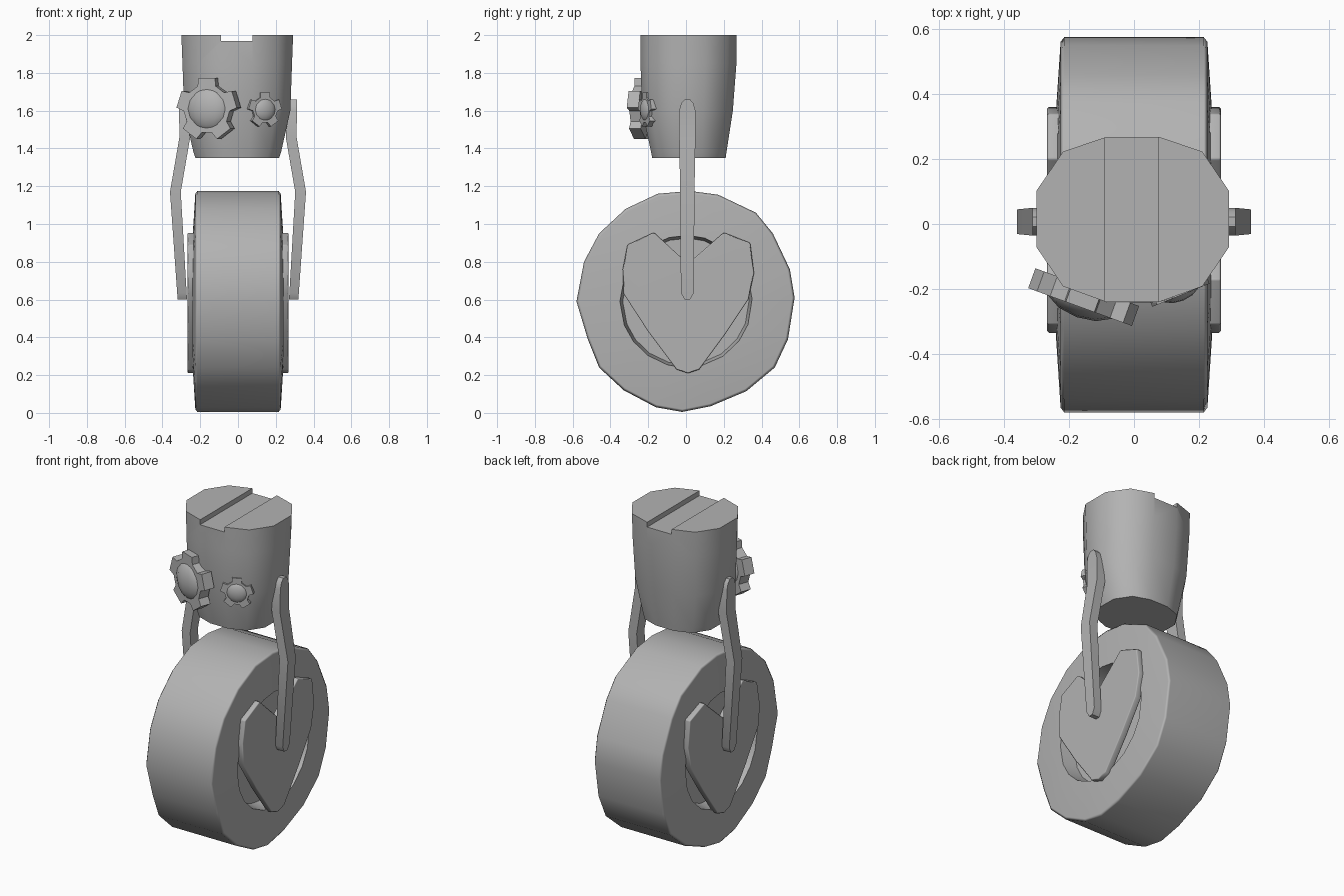
import bpy, bmesh, math
from math import sin, cos, pi, radians, hypot, sqrt

if "Cube" in bpy.data.objects:
    bpy.data.objects.remove(bpy.data.objects["Cube"])

grey = bpy.data.materials.new("dark_grey")
grey.diffuse_color = (0.45, 0.45, 0.45, 1)
grey.use_nodes = True
grey.node_tree.nodes["Principled BSDF"].inputs["Base Color"].default_value = grey.diffuse_color


def select(ob):
    bpy.ops.object.select_all(action='DESELECT')
    ob.select_set(True)
    bpy.context.view_layer.objects.active = ob


def loft(name, rings, smooth=None, bevel=0.0, weighted=False):
    """Skin a list of equal-length rings and cap both ends."""
    bm = bmesh.new()
    rows = [[bm.verts.new(p) for p in ring] for ring in rings]
    n = len(rows[0])
    for a, b in zip(rows, rows[1:]):
        for i in range(n):
            j = (i + 1) % n
            bm.faces.new((a[i], a[j], b[j], b[i]))
    bm.faces.new(rows[0])
    bm.faces.new(rows[-1])
    bmesh.ops.recalc_face_normals(bm, faces=bm.faces)
    me = bpy.data.meshes.new(name)
    bm.to_mesh(me)
    bm.free()
    me.materials.append(grey)
    ob = bpy.data.objects.new(name, me)
    bpy.context.collection.objects.link(ob)
    select(ob)
    if bevel:
        m = ob.modifiers.new("bevel", 'BEVEL')
        m.width, m.segments = bevel, 1
        m.limit_method, m.angle_limit = 'ANGLE', radians(40)
        bpy.ops.object.modifier_apply(modifier=m.name)
    if smooth:
        bpy.ops.object.shade_smooth_by_angle(angle=radians(smooth))
    if weighted:  # keeps the large faces flat and blends the chamfers
        m = ob.modifiers.new("weighted_normals", 'WEIGHTED_NORMAL')
        m.keep_sharp = True
    return ob


# Wheel: slightly uneven outline carried across x, with recessed hub faces
WHEEL_Z = 0.59
tread = [(0.02, 1.175), (0.17, 1.155), (0.37, 1.06), (0.46, 0.95), (0.55, 0.76), (0.575, 0.61),
         (0.54, 0.39), (0.47, 0.24), (0.32, 0.115), (0.13, 0.035), (-0.02, 0.005),
         (-0.16, 0.03), (-0.33, 0.12), (-0.46, 0.24), (-0.52, 0.39), (-0.58, 0.59),
         (-0.54, 0.80), (-0.46, 0.95), (-0.32, 1.08), (-0.15, 1.16)]


def tread_ring(x, scale):
    return [(x, y * scale, WHEEL_Z + (z - WHEEL_Z) * scale) for y, z in tread]


def hub_ring(x, r):
    ring = []
    for y, z in tread:
        d = hypot(y, z - WHEEL_Z)
        ring.append((x, y / d * r, WHEEL_Z + (z - WHEEL_Z) / d * r))
    return ring


def wheel_side(s):
    return [hub_ring(s * 0.15, 0.335), hub_ring(s * 0.24, 0.35),
            tread_ring(s * 0.226, 0.975), tread_ring(s * 0.215, 1.0)]


loft("wheel", wheel_side(-1) + wheel_side(1)[::-1], smooth=55, weighted=True)

# Heart-shaped hub covers and fork arms, on both sides
heart = [(0.01, 0.79), (-0.17, 0.955), (-0.31, 0.89), (-0.335, 0.76), (-0.33, 0.63),
         (-0.20, 0.43), (-0.05, 0.23), (0.01, 0.21), (0.07, 0.23), (0.21, 0.42),
         (0.33, 0.60), (0.36, 0.74), (0.34, 0.90), (0.20, 0.955)]
# stations: z, inner x, outer x, half width in y
arm = [(0.60, 0.27, 0.32, 0.014), (0.635, 0.272, 0.322, 0.034), (1.17, 0.303, 0.36, 0.038),
       (1.46, 0.253, 0.31, 0.043), (1.60, 0.262, 0.312, 0.043), (1.64, 0.265, 0.312, 0.032),
       (1.66, 0.267, 0.312, 0.014)]
for side, s in (("right", 1), ("left", -1)):
    loft(f"{side}_hub_cover", [[(s * x, y, z) for y, z in heart] for x in (0.225, 0.268)],
         bevel=0.006, smooth=60, weighted=True)
    loft(f"{side}_fork_arm", [[(s * a, 0.007 - w, z), (s * b, 0.007 - w, z),
                               (s * b, 0.007 + w, z), (s * a, 0.007 + w, z)]
                              for z, a, b, w in arm], smooth=30)

# Body: tapered twelve-sided housing
outline = [(0.08, 0.255), (0.21, 0.21), (0.29, 0.09), (0.29, -0.085), (0.21, -0.205), (0.08, -0.253)]
outline += [(-x, y) for x, y in outline[::-1]]
# levels: z, x scale, y scale, y centre
levels = [(1.35, 0.765, 0.765, 0.015), (1.38, 0.80, 0.785, 0.014), (1.60, 0.97, 0.945, 0.007),
          (1.85, 1.0, 1.0, 0.012), (2.0, 1.02, 1.0, 0.013)]
body = loft("body", [[(x * sx - 0.004, y * sy + cy, z) for x, y in outline]
                     for z, sx, sy, cy in levels])

# Slot across the top of the body
bpy.ops.mesh.primitive_cube_add(size=1, location=(-0.007, 0, 2.02))
cutter = bpy.context.object
cutter.name = "slot_cutter"
cutter.scale = (0.165, 1, 0.1)
cutter.hide_render = True
cutter.data.materials.append(grey)
select(body)
m = body.modifiers.new("slot", 'BOOLEAN')
m.operation, m.object, m.solver = 'DIFFERENCE', cutter, 'EXACT'
bpy.ops.object.modifier_apply(modifier=m.name)
bpy.data.objects.remove(cutter)
bpy.ops.object.shade_smooth_by_angle(angle=radians(40))


def knob(name, loc, turn, tip, root, thick, dome_r, bulge):
    """Five-toothed knob facing -y, with a rounded cap."""
    pts = []
    for k in range(5):
        a = radians(90 + 72 * k)
        for off, r in ((-23, root), (-16, tip), (16, tip), (23, root)):
            t = a + radians(off)
            pts.append((r * cos(t), r * sin(t)))
    gear = loft(name, [[(x, y, z) for x, z in pts] for y in (thick / 2, -thick / 2)])
    bpy.ops.mesh.primitive_uv_sphere_add(segments=12, ring_count=8)
    dome = bpy.context.object
    dome.name = name + "_cap"
    dome.data.materials.append(grey)
    # widen the ellipsoid so it measures dome_r where it meets the knob face
    depth = thick / 2 + bulge
    r = dome_r / sqrt(1 - (thick / 2 / depth) ** 2)
    dome.scale = (r, depth, r)
    bpy.ops.object.shade_smooth()
    for ob in (gear, dome):
        ob.location = loc
        ob.rotation_euler = (0, 0, radians(turn))


# Adjustment knobs on the front
knob("large_knob", (-0.155, -0.225, 1.61), -20, 0.17, 0.13, 0.065, 0.105, 0.033)
knob("small_knob", (0.138, -0.203, 1.605), 22, 0.095, 0.07, 0.035, 0.057, 0.018)
